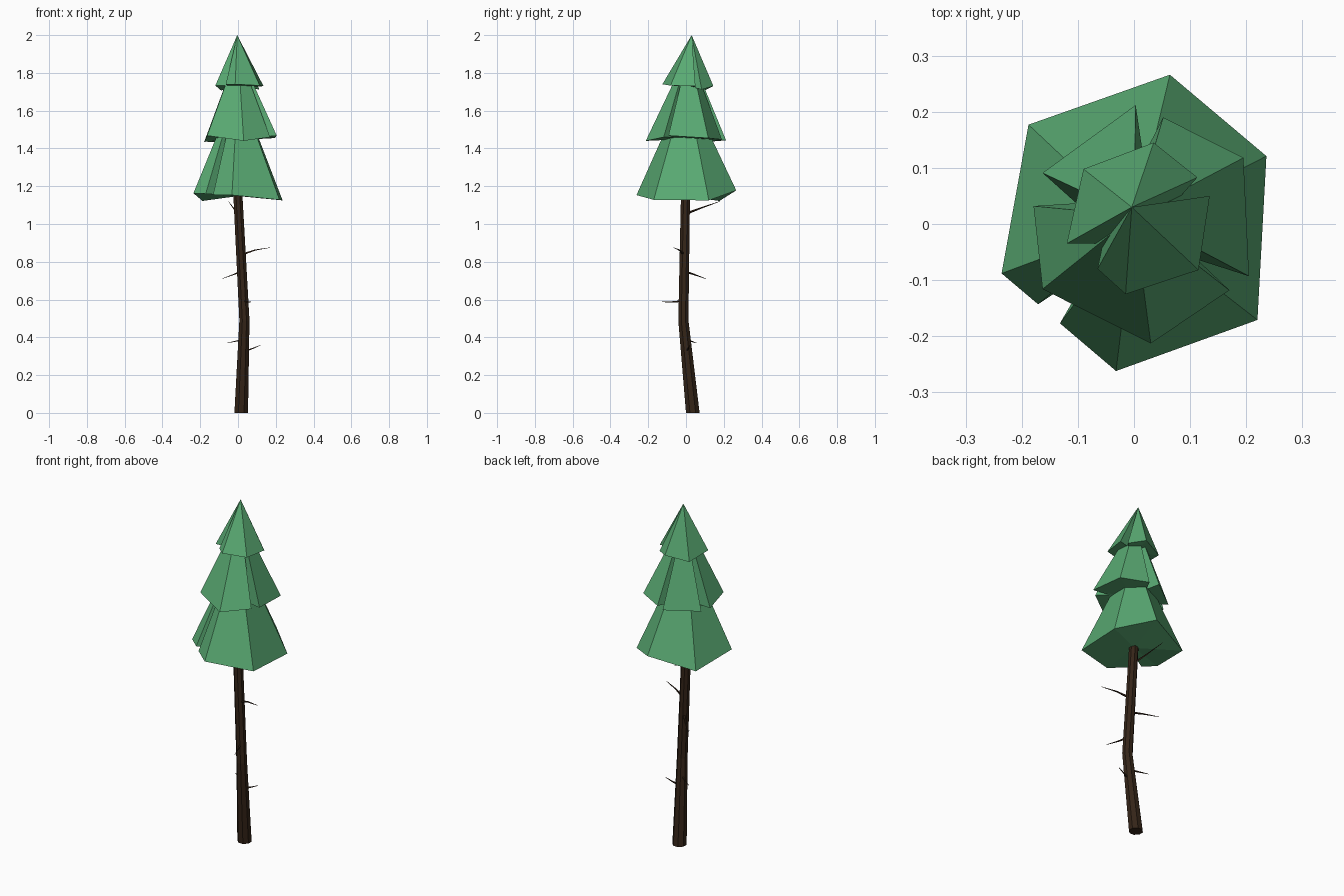
import bpy, bmesh, math
from mathutils import Vector

if "Cube" in bpy.data.objects:
    bpy.data.objects.remove(bpy.data.objects["Cube"])


def material(name, rgb):
    m = bpy.data.materials.new(name)
    m.diffuse_color = (*rgb, 1)
    m.use_nodes = True
    m.node_tree.nodes["Principled BSDF"].inputs["Base Color"].default_value = m.diffuse_color
    return m


GREEN = material("needles_green", (0.10, 0.40, 0.17))
BROWN = material("bark_brown", (0.035, 0.018, 0.009))


def finish(name, bm, mat):
    bmesh.ops.recalc_face_normals(bm, faces=bm.faces)
    me = bpy.data.meshes.new(name)
    bm.to_mesh(me)
    bm.free()
    me.materials.append(mat)
    ob = bpy.data.objects.new(name, me)
    bpy.context.collection.objects.link(ob)


def tube(name, path, radii, sides):
    """Tapered faceted tube swept through the path points."""
    pts = [Vector(p) for p in path]
    bm = bmesh.new()
    axis = (pts[-1] - pts[0]).normalized()
    u = axis.cross(Vector((0, 1, 0))).normalized()
    v = axis.cross(u)
    rings = []
    for p, r in zip(pts, radii):
        ring = []
        for i in range(sides):
            a = 2 * math.pi * (i + 0.5) / sides
            ring.append(bm.verts.new(p + r * (math.cos(a) * u + math.sin(a) * v)))
        rings.append(ring)
    for a, b in zip(rings, rings[1:]):
        for i in range(sides):
            j = (i + 1) % sides
            bm.faces.new((a[i], a[j], b[j], b[i]))
    bm.faces.new(rings[0])
    bm.faces.new(rings[-1])
    for vert in rings[0]:
        if name == "trunk":
            vert.co.z = 0
    finish(name, bm, BROWN)


def tier(name, apex, rim, notches, depth=0.5):
    """Uneven pyramid; a V notch is cut after each listed rim index."""
    bm = bmesh.new()
    mid = Vector((0, 0, sum(p[2] for p in rim) / len(rim)))
    loop = []
    for i, p in enumerate(rim):
        loop.append(bm.verts.new(p))
        if i in notches:
            m = (Vector(p) + Vector(rim[(i + 1) % len(rim)])) / 2
            loop.append(bm.verts.new(mid.lerp(m, depth)))
    top, base = bm.verts.new(apex), bm.verts.new(mid)
    for a, b in zip(loop, loop[1:] + loop[:1]):
        bm.faces.new((a, b, top))
        bm.faces.new((b, a, base))
    finish(name, bm, GREEN)


# Bent trunk
tube("trunk", [(0.017, 0.036, 0), (0.034, -0.014, 0.49), (0.0, -0.003, 1.14), (-0.003, 0, 1.3)],
     [0.039, 0.029, 0.026, 0.024], 8)

# Foliage tiers, rim points run clockwise seen from above
tier("lower_foliage", (0, 0, 1.74),
     [(0.064, 0.266, 1.178), (0.236, 0.121, 1.125), (0.22, -0.171, 1.128), (-0.032, -0.262, 1.153),
      (-0.132, -0.177, 1.155), (-0.171, -0.143, 1.16), (-0.236, -0.088, 1.163), (-0.188, 0.177, 1.122)],
     [4])
tier("middle_foliage", (0, 0.015, 1.92),
     [(0.003, 0.212, 1.443), (0.052, 0.19, 1.447), (0.195, 0.118, 1.455), (0.205, -0.093, 1.468),
      (0.17, -0.118, 1.46), (0.03, -0.213, 1.44), (-0.163, -0.116, 1.468), (-0.179, 0.032, 1.435),
      (-0.163, 0.091, 1.433)],
     [0, 3, 7], 0.6)
tier("top_foliage", (-0.004, 0.03, 2.0),
     [(0.035, 0.145, 1.73), (0.113, 0.083, 1.712), (0.135, 0.05, 1.73), (0.115, -0.082, 1.733),
      (-0.015, -0.125, 1.74), (-0.065, -0.08, 1.738), (-0.12, -0.035, 1.733), (-0.09, 0.098, 1.707)],
     [1, 5], 0.6)

# Bare twigs: start, bend and tip
twigs = [
    [(0.0, 0.0, 1.055), (-0.025, 0.08, 1.085), (-0.05, 0.18, 1.12)],
    [(0.02, -0.01, 0.838), (0.09, -0.035, 0.862), (0.17, -0.065, 0.875)],
    [(0.02, -0.01, 0.75), (-0.025, 0.045, 0.732), (-0.085, 0.105, 0.71)],
    [(0.03, -0.015, 0.592), (0.05, -0.07, 0.588), (0.075, -0.138, 0.587)],
    [(0.03, 0.0, 0.388), (-0.01, 0.025, 0.38), (-0.057, 0.055, 0.37)],
    [(0.03, 0.0, 0.325), (0.075, 0.012, 0.34), (0.122, 0.02, 0.36)],
]
for i, path in enumerate(twigs):
    tube(f"twig_{i + 1}", path, [0.007, 0.004, 0.001], 4)
